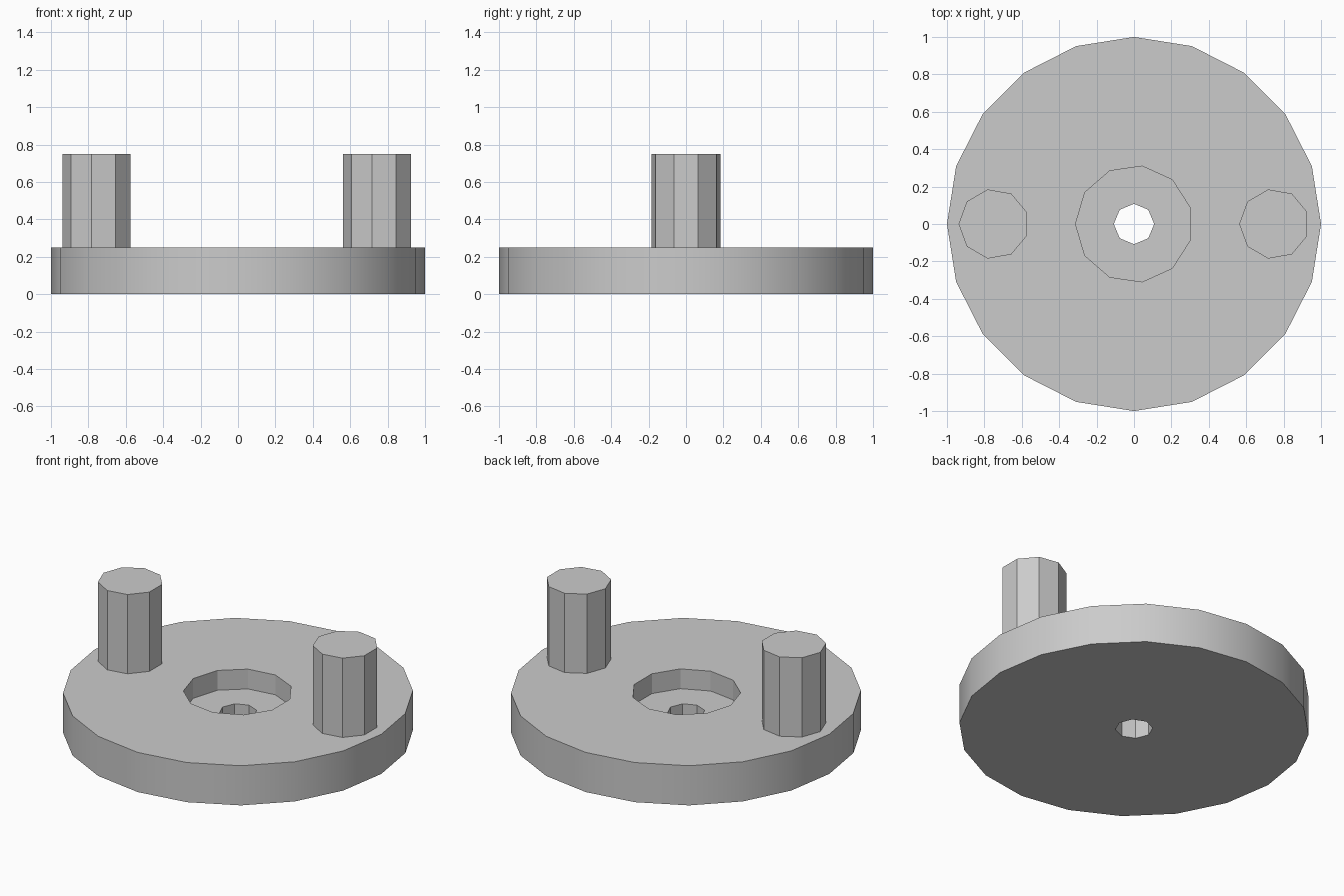
import bpy
import math

cube = bpy.data.objects.get("Cube")
if cube:
    bpy.data.objects.remove(cube, do_unlink=True)

grey = bpy.data.materials.new("plain_grey")
grey.use_nodes = True
colour = (0.6, 0.6, 0.6, 1)
grey.diffuse_color = colour
grey.node_tree.nodes["Principled BSDF"].inputs["Base Color"].default_value = colour


def prism(name, sides, radius, bottom, top, x=0):
    """Upright prism with one corner pointing towards -x."""
    bpy.ops.mesh.primitive_cylinder_add(
        vertices=sides, radius=radius, depth=top - bottom,
        location=(x, 0, (bottom + top) / 2), rotation=(0, 0, math.pi / 2))
    obj = bpy.context.object
    obj.name = obj.data.name = name
    bpy.ops.object.transform_apply(location=False, rotation=True, scale=False)
    obj.data.materials.append(grey)
    return obj


def cut(target, cutter):
    """Subtract the cutter from the target and discard it."""
    cutter.hide_render = True
    mod = target.modifiers.new("cut", 'BOOLEAN')
    mod.operation = 'DIFFERENCE'
    mod.solver = 'EXACT'
    mod.object = cutter
    bpy.ops.object.select_all(action='DESELECT')
    target.select_set(True)
    bpy.context.view_layer.objects.active = target
    bpy.ops.object.modifier_apply(modifier=mod.name)
    bpy.data.objects.remove(cutter, do_unlink=True)


# Round base with a stepped centre hole
disc = prism("base_disc", 20, 1, 0, 0.25)
cut(disc, prism("recess_cutter", 11, 0.3125, 0.125, 0.4))
cut(disc, prism("bore_cutter", 8, 0.108, -0.2, 0.5))
bpy.ops.object.shade_smooth_by_angle(angle=math.radians(30))

# Two upright pegs
for side, x in (("left", 0.75), ("right", -0.75)):
    prism(side + "_peg", 9, 0.1875, 0.25, 0.75, x)
